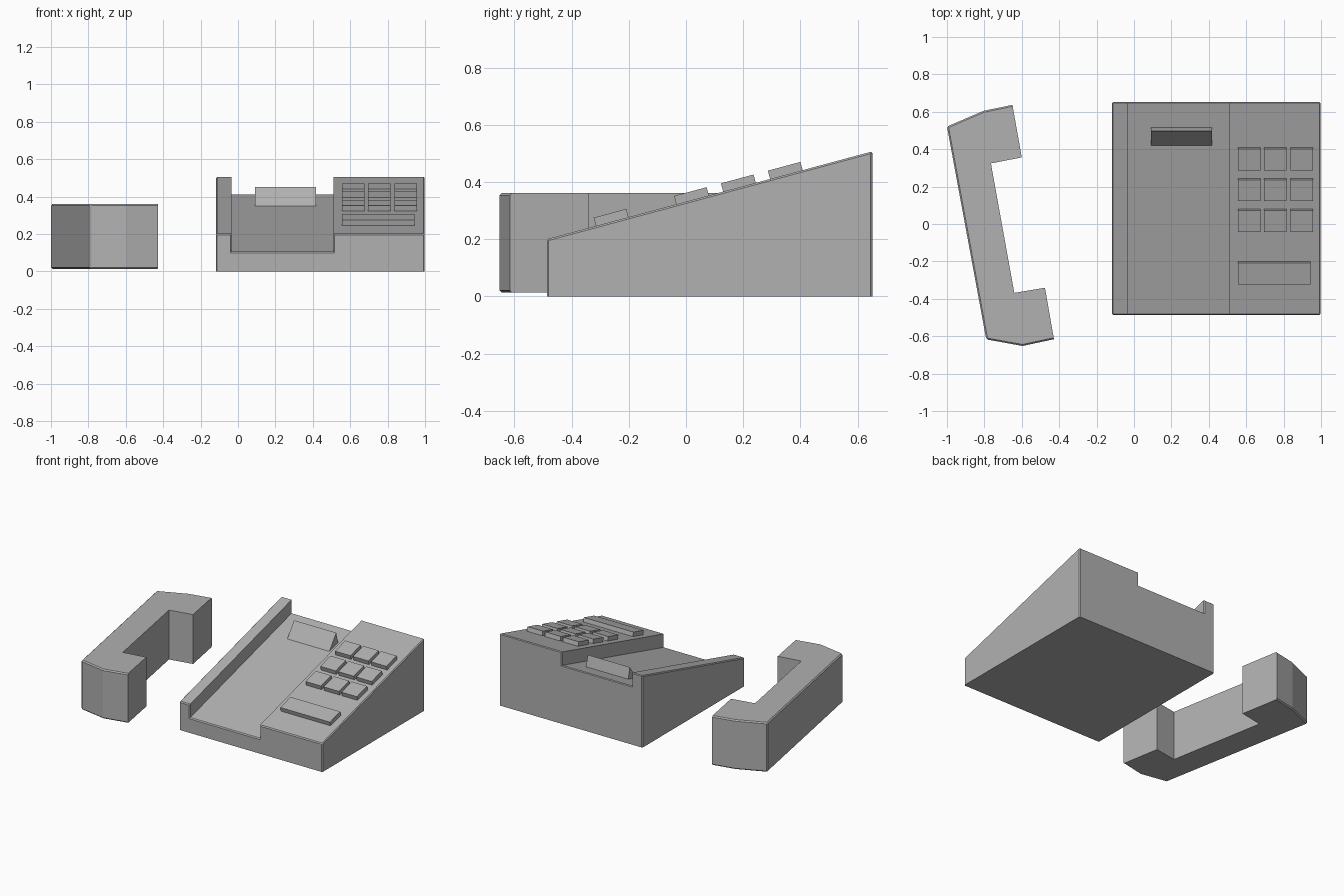
import bpy, bmesh, math
from mathutils import Matrix, Vector

if "Cube" in bpy.data.objects:
    bpy.data.objects.remove(bpy.data.objects["Cube"])

Y0, Y1 = -0.486, 0.652         # base front and back
SLOPE = (0.507 - 0.2) / (Y1 - Y0)
TILT = math.atan(SLOPE)

# Dark grey plastic
plastic = bpy.data.materials.new("dark_grey_plastic")
plastic.diffuse_color = (0.44, 0.44, 0.44, 1)
plastic.use_nodes = True
plastic.node_tree.nodes["Principled BSDF"].inputs["Base Color"].default_value = plastic.diffuse_color


def finish(name, bm):
    mesh = bpy.data.meshes.new(name)
    bm.to_mesh(mesh)
    bm.free()
    mesh.materials.append(plastic)
    bpy.context.collection.objects.link(bpy.data.objects.new(name, mesh))


def loft(name, ring_a, ring_b, bevel=0.0, keep_sharp=None):
    """Solid between two matching outlines; edges are chamfered unless keep_sharp(a, b)."""
    bm = bmesh.new()
    a = [bm.verts.new(p) for p in ring_a]
    b = [bm.verts.new(p) for p in ring_b]
    bm.faces.new(a)
    bm.faces.new(b[::-1])
    n = len(a)
    for i in range(n):
        j = (i + 1) % n
        bm.faces.new((a[j], a[i], b[i], b[j]))
    bmesh.ops.recalc_face_normals(bm, faces=bm.faces[:])
    if bevel:
        edges = [e for e in bm.edges if e.is_convex
                 and not keep_sharp(e.verts[0].co, e.verts[1].co)]
        bmesh.ops.bevel(bm, geom=edges, offset=bevel, segments=1,
                        profile=0.5, affect='EDGES')
    finish(name, bm)


# Sloped base with a lowered handset channel
XL, CL, CR, XR = -0.117, -0.035, 0.51, 0.998


def base_ring(y, top):
    low = top - 0.095
    return [(x, y, z) for x, z in ((XL, 0), (XR, 0), (XR, top), (CR, top),
                                   (CR, low), (CL, low), (CL, top), (XL, top))]


def base_sharp(a, b):
    on_floor = a.z < 0.001 and b.z < 0.001
    channel_run = abs(a.y - b.y) > 0.5 and CL - 0.01 < a.x < CR + 0.01
    return on_floor or channel_run


loft("phone_base", base_ring(Y0, 0.2), base_ring(Y1, 0.507), 0.006, base_sharp)

# Hook wedge standing in the channel
wedge = [(0.417, 0.345), (0.496, 0.452), (0.519, 0.365)]
loft("handset_hook", [(0.09, y, z) for y, z in wedge],
     [(0.418, y, z) for y, z in wedge])


# Keys lying on the slope
def key(name, x, y, width, depth=0.118, height=0.034):
    normal = Vector((0, -math.sin(TILT), math.cos(TILT)))
    on_slope = Vector((x, y, 0.2 + SLOPE * (y - Y0)))
    bm = bmesh.new()
    bmesh.ops.create_cube(bm, size=1, matrix=(
        Matrix.Translation(on_slope + normal * 0.013)
        @ Matrix.Rotation(TILT, 4, 'X')
        @ Matrix.Diagonal((width, depth, height, 1))))
    finish(name, bm)


for r in range(3):
    for c in range(3):
        key(f"key_{r}_{c}", 0.616 + 0.14 * c, 0.351 - 0.164 * r, 0.12)
key("wide_key", 0.749, -0.258, 0.387)

# Handset lying on its side
outline = [(-1.0, 0.521), (-0.805, 0.605), (-0.65, 0.637), (-0.6, 0.356),
           (-0.765, 0.324), (-0.64, -0.368), (-0.476, -0.341),
           (-0.428, -0.616), (-0.596, -0.652), (-0.79, -0.617)]


def handset_sharp(a, b):
    inner = {3, 4, 5, 6}

    def index(p):
        return min(range(len(outline)),
                   key=lambda i: (outline[i][0] - p.x) ** 2 + (outline[i][1] - p.y) ** 2)
    ia, ib = index(a), index(b)
    if ia == ib:                       # vertical edges: chamfer only the outer corners
        return ia not in (0, 9)
    return ia in inner or ib in inner  # mouth side stays crisp


loft("handset", [(x, y, 0.013) for x, y in outline],
     [(x, y, 0.361) for x, y in outline], 0.008, handset_sharp)
